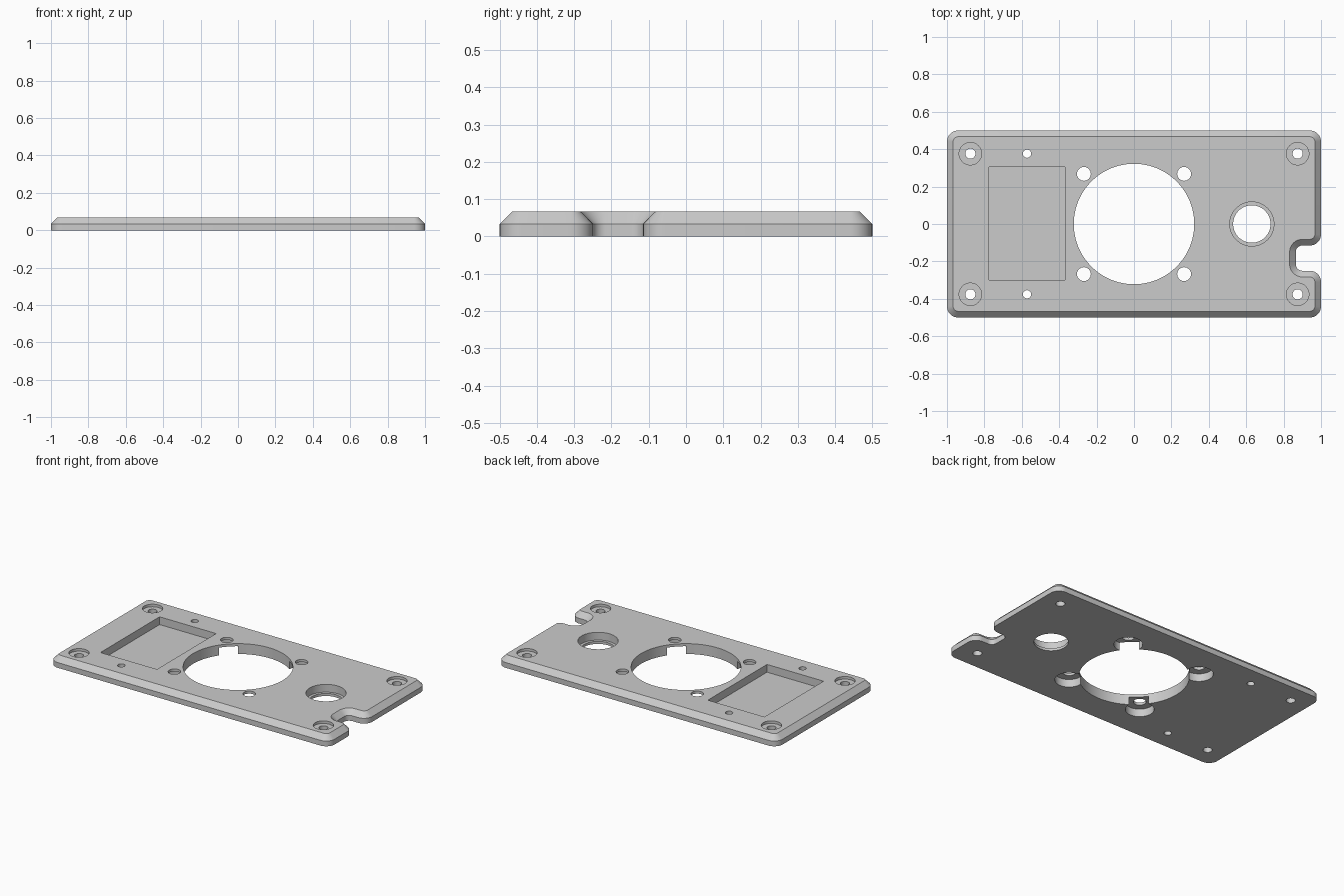
import bpy, bmesh, math
from mathutils import Vector

if "Cube" in bpy.data.objects:
    bpy.data.objects.remove(bpy.data.objects["Cube"])

HEIGHT = 0.067      # plate thickness
CHAMFER = 0.033     # bevel around the upper edge
STEP = HEIGHT / 4   # thin floor / lip thickness

grey = bpy.data.materials.new("plain grey")
grey.use_nodes = True
grey.diffuse_color = (0.6, 0.6, 0.6, 1)
grey.node_tree.nodes["Principled BSDF"].inputs["Base Color"].default_value = (0.6, 0.6, 0.6, 1)


def make_object(name, bm):
    bmesh.ops.recalc_face_normals(bm, faces=bm.faces)
    mesh = bpy.data.meshes.new(name)
    bm.to_mesh(mesh)
    bm.free()
    mesh.materials.append(grey)
    obj = bpy.data.objects.new(name, mesh)
    bpy.context.scene.collection.objects.link(obj)
    return obj


def rounded_outline(corners, inset, segments=10):
    """Inset counter-clockwise outline with square corners rounded to arcs."""
    points = []
    for i, (x, y, r) in enumerate(corners):
        p = Vector((x, y))
        to_prev = (Vector(corners[i - 1][:2]) - p).normalized()
        to_next = (Vector(corners[(i + 1) % len(corners)][:2]) - p).normalized()
        convex = to_prev.cross(to_next) < 0
        radius = r - inset if convex else r + inset
        centre = p + (to_prev + to_next) * r
        for k in range(segments + 1):
            a = k / segments * math.pi / 2
            points.append(centre - radius * (to_next * math.cos(a) + to_prev * math.sin(a)))
    return points


def loft(name, rings):
    """Closed solid through matching (outline, z) rings."""
    bm = bmesh.new()
    loops = [[bm.verts.new((p.x, p.y, z)) for p in pts] for pts, z in rings]
    n = len(loops[0])
    for low, high in zip(loops, loops[1:]):
        for i in range(n):
            j = (i + 1) % n
            bm.faces.new((low[i], low[j], high[j], high[i]))
    bm.faces.new(loops[0][::-1])
    bm.faces.new(loops[-1])
    return make_object(name, bm)


# Plate outline with the cable notch in its left-hand (+x) end
R = 0.06
corners = [(-1, -0.5, R), (1, -0.5, R),
           (1, -0.25, R), (0.865, -0.25, 0.035),
           (0.865, -0.115, 0.035), (1, -0.115, R),
           (1, 0.5, R), (-1, 0.5, R)]
base = rounded_outline(corners, 0)
plate = loft("mounting_plate", [(base, 0), (base, HEIGHT - CHAMFER),
                                (rounded_outline(corners, CHAMFER), HEIGHT)])


def cut(cutter):
    cutter.hide_render = True
    mod = plate.modifiers.new("cut", 'BOOLEAN')
    mod.operation = 'DIFFERENCE'
    mod.solver = 'EXACT'
    mod.object = cutter
    graph = bpy.context.evaluated_depsgraph_get()
    mesh = bpy.data.meshes.new_from_object(plate.evaluated_get(graph))
    plate.modifiers.clear()
    plate.data = mesh
    bpy.data.objects.remove(cutter)


def drill(x, y, radius, low=-0.1, high=0.2, segments=40):
    ring = [Vector((x + radius * math.cos(a), y + radius * math.sin(a)))
            for a in (2 * math.pi * k / segments for k in range(segments))]
    cut(loft("drill_cutter", [(ring, low), (ring, high)]))


# Large central opening
drill(0, 0, 0.322, segments=96)

# Screw holes around it, with deep recesses from below
for sx in (-1, 1):
    for sy in (-1, 1):
        drill(0.268 * sx, 0.268 * sy, 0.084, high=HEIGHT - STEP)
        drill(0.268 * sx, 0.268 * sy, 0.037)

# Corner screw holes, counterbored from above
for sx in (-1, 1):
    for sy in (-1, 1):
        drill(0.875 * sx, 0.376 * sy, 0.06, low=HEIGHT - STEP)
        drill(0.875 * sx, 0.376 * sy, 0.027)

# Small pin holes beside the pocket
for sy in (-1, 1):
    drill(-0.572, 0.376 * sy, 0.022)

# Stepped round opening
drill(0.63, 0, 0.118, low=STEP, segments=64)
drill(0.63, 0, 0.1, segments=64)

# Rectangular pocket with a thin floor
pocket = [Vector(p) for p in ((-0.775, -0.3), (-0.37, -0.3), (-0.37, 0.305), (-0.775, 0.305))]
cut(loft("pocket_cutter", [(pocket, STEP), (pocket, 0.2)]))

# Smooth round walls, crisp edges
plate.data.name = "mounting_plate"
bpy.context.view_layer.objects.active = plate
plate.select_set(True)
bpy.ops.object.shade_smooth_by_angle(angle=math.radians(30))
